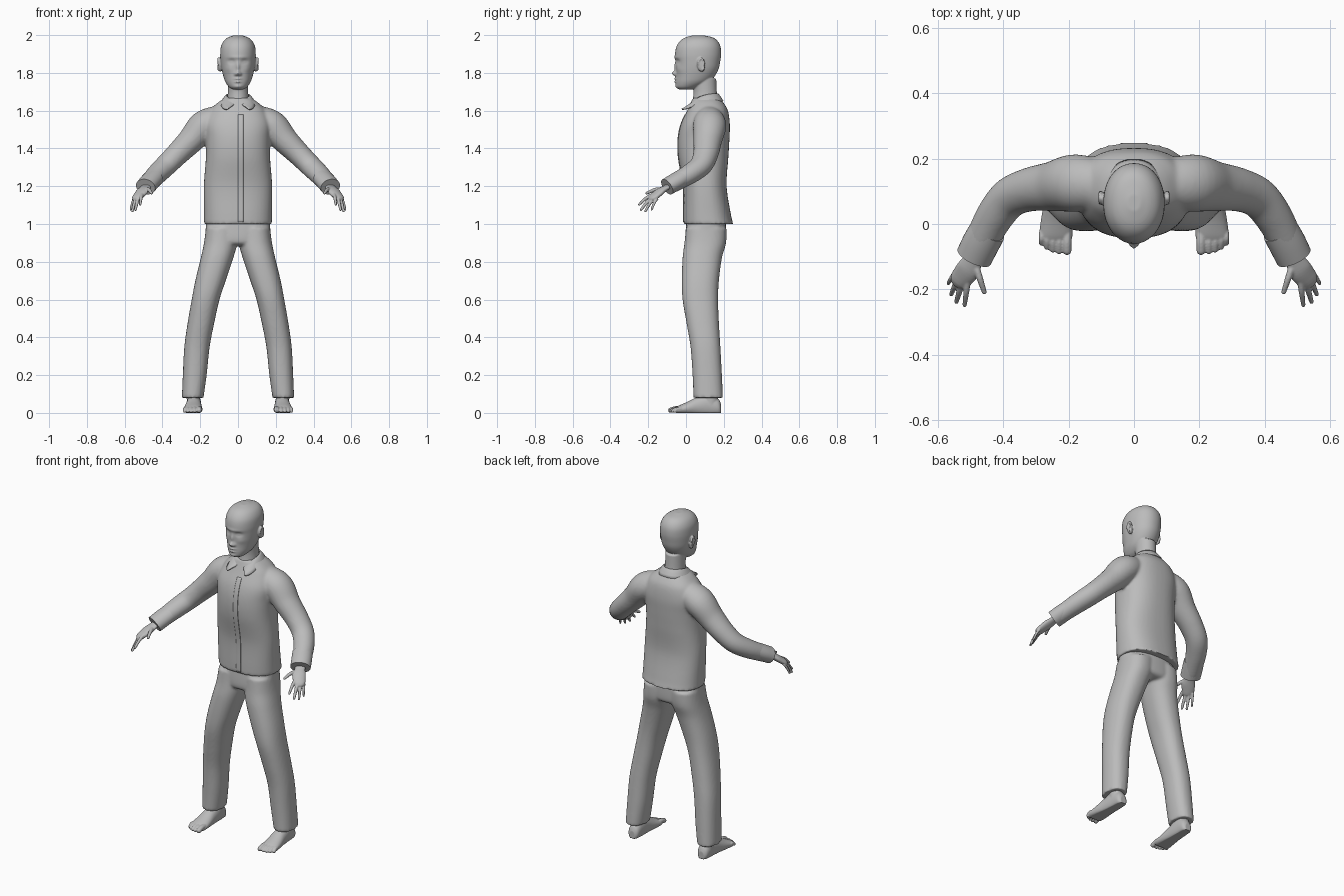
import bpy, bmesh, math
from mathutils import Vector, Matrix

if "Cube" in bpy.data.objects:
    bpy.data.objects.remove(bpy.data.objects["Cube"])

grey = bpy.data.materials.new("plain grey")
grey.diffuse_color = (0.5, 0.5, 0.5, 1)
grey.use_nodes = True
grey.node_tree.nodes["Principled BSDF"].inputs["Base Color"].default_value = grey.diffuse_color


def spline(rows, n):
    """Catmull-Rom resampling of rows of numbers."""
    out = []
    for i in range(len(rows) - 1):
        a, b, c, d = (rows[max(i - 1, 0)], rows[i], rows[i + 1], rows[min(i + 2, len(rows) - 1)])
        for k in range(n):
            t = k / n
            out.append([0.5 * (2 * q + (r - p) * t + (2 * p - 5 * q + 4 * r - s) * t * t
                               + (3 * q - p - 3 * r + s) * t ** 3) for p, q, r, s in zip(a, b, c, d)])
    return out + [list(rows[-1])]


def skin(bm, rings):
    """Closed skin over rings of points."""
    vs = [[bm.verts.new(p) for p in ring] for ring in rings]
    n = len(vs[0])
    for a, b in zip(vs, vs[1:]):
        for i in range(n):
            bm.faces.new((a[i], a[(i + 1) % n], b[(i + 1) % n], b[i]))
    bm.faces.new(vs[0][::-1])
    bm.faces.new(vs[-1])


def stack(bm, rows, power=2.0, sub=6, seg=48, s=1):
    """Horizontal rings: z, x0, x1, y0, y1."""
    rings = []
    for z, x0, x1, y0, y1 in spline(rows, sub):
        ring = []
        for i in range(seg):
            a = math.tau * i / seg
            c, d = math.cos(a), math.sin(a)
            c, d = (math.copysign(abs(v) ** (2 / power), v) for v in (c, d))
            ring.append((s * ((x0 + x1) / 2 + (x1 - x0) / 2 * c), (y0 + y1) / 2 + (y1 - y0) / 2 * d, z))
        rings.append(ring)
    skin(bm, rings)


def tube(bm, rows, flat=1.0, sub=4, seg=20, s=1, round_end=False):
    """Tube along points with radius: x, y, z, r; flat squashes its height."""
    pts = spline(rows, sub)
    if round_end:
        p, r = Vector(pts[-1][:3]), pts[-1][3]
        d = (p - Vector(pts[-2][:3])).normalized()
        for k in (0.4, 0.75, 0.95):
            pts.append([*(p + d * r * k), r * math.sqrt(1 - k * k)])
    rings = []
    for i, row in enumerate(pts):
        p = Vector(row[:3])
        d = (Vector(pts[min(i + 1, len(pts) - 1)][:3]) - Vector(pts[max(i - 1, 0)][:3])).normalized()
        side = d.cross(Vector((0, 0, 1)))
        if side.length < 0.01:
            side = Vector((1, 0, 0))
        side.normalize()
        up = side.cross(d)
        ring = []
        for j in range(seg):
            a = math.tau * j / seg
            q = p + row[3] * (side * math.cos(a) + up * flat * math.sin(a))
            ring.append((s * q.x, q.y, q.z))
        rings.append(ring)
    skin(bm, rings)


def ball(bm, loc, size, rot=0.0):
    m = Matrix.Translation(loc) @ Matrix.Rotation(rot, 4, 'X') @ Matrix.Diagonal((*size, 1))
    bmesh.ops.create_uvsphere(bm, u_segments=24, v_segments=16, radius=1, matrix=m)


def finish(bm, name, voxel=0, smooth=0):
    """Make the object; voxel fuses its overlapping volumes."""
    bmesh.ops.recalc_face_normals(bm, faces=bm.faces)
    for f in bm.faces:
        f.smooth = True
    me = bpy.data.meshes.new(name)
    bm.to_mesh(me)
    bm.free()
    me.materials.append(grey)
    ob = bpy.data.objects.new(name, me)
    bpy.context.collection.objects.link(ob)
    if voxel:
        m = ob.modifiers.new("fuse", 'REMESH')
        m.mode, m.voxel_size, m.use_smooth_shade = 'VOXEL', voxel, True
    if smooth:
        m = ob.modifiers.new("soften", 'SMOOTH')
        m.factor, m.iterations = 0.5, smooth
    return ob


# head: skull stack, then soft bumps shape the face
bm = bmesh.new()
skull = [(1.712, .028, -.035, .03), (1.725, .048, -.05, .07), (1.75, .066, -.054, .12), (1.78, .077, -.053, .15),
         (1.82, .087, -.053, .172), (1.86, .092, -.055, .181), (1.90, .094, -.058, .186), (1.94, .09, -.05, .182),
         (1.97, .075, -.03, .166), (1.988, .052, -.002, .14), (1.999, .02, .04, .09)]
stack(bm, [(z, -w, w, a, b) for z, w, a, b in skull], 2.1, 10, 128)
bumps = [(0, 1.797, .012, .012, -.022), (0, 1.83, .009, .024, -.01), (0, 1.882, .05, .009, -.004),
         (0, 1.769, .018, .005, -.010), (0, 1.753, .015, .005, -.010), (0, 1.761, .02, .002, .004),
         (0, 1.727, .02, .010, -.006)]
for s in (-1, 1):
    bumps += [(s * .036, 1.860, .017, .012, .010), (s * .036, 1.859, .011, .006, -.006),
              (s * .036, 1.859, .012, .0015, .003), (s * .013, 1.793, .007, .007, -.009),
              (s * .05, 1.82, .02, .018, -.004)]
for v in bm.verts:
    if v.co.y < .03:
        v.co.y += sum(d * math.exp(-((v.co.x - x) / sx) ** 2 - ((v.co.z - z) / sz) ** 2)
                      for x, z, sx, sz, d in bumps)
# neck and ears
stack(bm, [(1.57, -.06, .06, .012, .17), (1.63, -.058, .058, .03, .17), (1.70, -.054, .054, .04, .163),
           (1.77, -.055, .055, .03, .16)])
for s in (-1, 1):
    ball(bm, (s * .095, .078, 1.842), (.011, .02, .037), .2)
    for k in range(14):
        a = -0.9 + k * 0.3
        ball(bm, (s * .103, .08 + .016 * math.cos(a), 1.843 + .033 * math.sin(a)), (.006, .006, .006))
finish(bm, "head", .004, 2)

# shirt: torso and sleeves fused
torso = [(1.0, .18, -.014, .25), (1.05, .18, -.014, .238), (1.2, .181, -.015, .215), (1.35, .17, -.04, .224),
         (1.45, .17, -.042, .23), (1.53, .175, -.026, .232), (1.60, .148, .006, .222), (1.64, .11, .024, .2),
         (1.668, .068, .036, .175)]
arm = [(.1, .12, 1.56, .075), (.18, .125, 1.52, .088), (.25, .115, 1.442, .076), (.32, .105, 1.372, .067),
       (.38, .08, 1.312, .062), (.425, .025, 1.268, .058), (.46, -.04, 1.23, .053), (.484, -.09, 1.203, .05)]
bm = bmesh.new()
stack(bm, [(z, -w, w, a, b) for z, w, a, b in torso], 2.4)
for s in (-1, 1):
    tube(bm, arm, .92, 6, 32, s)
shirt = finish(bm, "shirt", .008, 5)

# turned sleeve cuffs
bm = bmesh.new()
for s in (-1, 1):
    tube(bm, [(.447, -.02, 1.245, .056), (.468, -.058, 1.222, .057), (.489, -.1, 1.197, .056)], .82, 4, 32, s)
cuffs = finish(bm, "sleeve_cuffs")
cuffs.data.set_sharp_from_angle(angle=math.radians(50))

# trousers: hips and legs fused
leg = [(.08, .183, .297, .04, .195), (.2, .166, .292, .035, .19), (.35, .15, .284, .024, .182),
       (.48, .125, .266, .002, .174), (.6, .098, .245, -.018, .17), (.7, .065, .226, -.022, .174),
       (.82, .025, .197, -.018, .19), (.9, .004, .18, -.008, .212), (.98, .0, .17, .0, .215)]
bm = bmesh.new()
stack(bm, [(.885, -.15, .15, .03, .18), (.91, -.172, .172, -.003, .21), (1.03, -.168, .168, .004, .21)], 2.3)
for s in (-1, 1):
    stack(bm, leg, 2.3, s=s)
finish(bm, "trousers", .008, 4)

# hands: flat palm, four fingers and a thumb
tips = [((.508, -.172, 1.158), (.518, -.248, 1.103), .0085), ((.524, -.172, 1.147), (.543, -.238, 1.075), .0088),
        ((.538, -.165, 1.14), (.559, -.215, 1.068), .0083), ((.549, -.152, 1.136), (.568, -.182, 1.076), .0072),
        ((.485, -.125, 1.185), (.458, -.208, 1.163), .0095)]
bm = bmesh.new()
for s in (-1, 1):
    tube(bm, [(.475, -.07, 1.212, .03), (.49, -.105, 1.192, .029), (.508, -.14, 1.17, .037),
              (.529, -.168, 1.146, .034)], .5, 5, 24, s, True)
    for a, b, r in tips:
        mid = (Vector(a) + Vector(b)) / 2 + Vector((0, 0, .007))
        tube(bm, [(*a, r * 1.15), (*mid, r * 1.05), (*b, r * .8)], 1, 5, 14, s, True)
finish(bm, "hands", .0035, 2)

# feet: wedge of flat-soled rings, ankle and toes
bm = bmesh.new()
foot = [(.186, .232, .018, .045), (.17, .232, .033, .075), (.12, .233, .038, .105), (.06, .235, .042, .085),
        (.01, .237, .048, .06), (-.035, .239, .051, .04), (-.055, .24, .046, .028)]
for s in (-1, 1):
    rings = []
    for y, x, w, h in spline(foot, 5):
        rings.append([(s * (x + w * math.cos(a)), y, max(.0, h * (.4 + .6 * math.sin(a))))
                      for a in (math.tau * i / 32 for i in range(32))])
    skin(bm, rings)
    stack(bm, [(.04, .2, .27, .085, .172), (.16, .205, .275, .08, .165)], s=s)
    for x, y, r in ((.205, -.081, .014), (.229, -.082, .0105), (.248, -.078, .01), (.266, -.07, .0095),
                    (.282, -.058, .009)):
        tube(bm, [(x, -.025, .022, r), (x, (y - .03) / 2, .022, r), (x, y, r, r)], 1, 4, 14, s, True)
finish(bm, "feet", .0035, 2)

# collar: folded band round the neck ending in two points
bm = bmesh.new()
cols = []
for i in range(49):
    t = -1 + i / 24
    a, u = t * math.radians(172), abs(t)
    tip = max(0, (u - .6) / .4)
    row = []
    for k in range(5):
        f = k / 4
        r = .062 + .030 * f
        top = 1.692 - .055 * u ** 3
        low = 1.652 - .012 * u - .03 * math.sin(min(tip * 1.25, 1) * math.pi / 2)
        x = r * math.sin(a) + math.copysign(.045 * tip * f, a)
        y = .102 + (r + .004 + .018 * u * f) * math.cos(a) - .012 * tip * f
        row.append(bm.verts.new((x, y, top + (low - top) * f ** 1.3)))
    cols.append(row)
for a, b in zip(cols, cols[1:]):
    for k in range(4):
        bm.faces.new((a[k], b[k], b[k + 1], a[k + 1]))
collar = finish(bm, "collar")
collar.modifiers.new("cloth", 'SOLIDIFY').thickness = .007

# button placket: thin strip laid on the shirt front
bm = bmesh.new()
bmesh.ops.create_grid(bm, x_segments=4, y_segments=60, size=1, matrix=Matrix.Translation((.014, -.1, 1.295))
                      @ Matrix.Rotation(math.pi / 2, 4, 'X') @ Matrix.Diagonal((.014, .285, 1, 1)))
placket = finish(bm, "placket")
m = placket.modifiers.new("lay", 'SHRINKWRAP')
m.target, m.wrap_method, m.offset = shirt, 'PROJECT', .003
m.use_project_y, m.use_negative_direction, m.use_positive_direction = True, False, True
placket.modifiers.new("cloth", 'SOLIDIFY').thickness = .003
